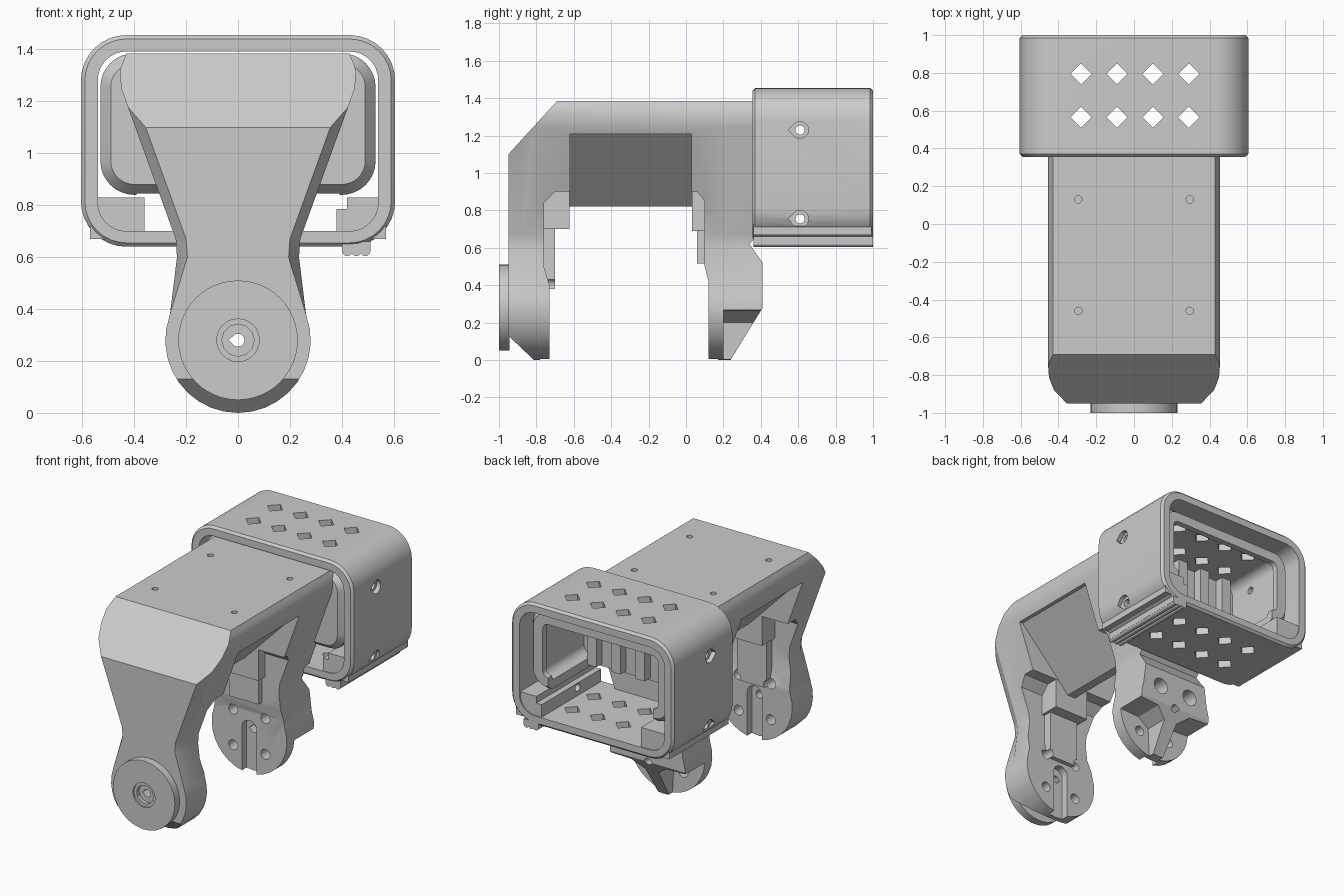
import bpy, bmesh, math
from math import sin, cos, pi

if "Cube" in bpy.data.objects:
    bpy.data.objects.remove(bpy.data.objects["Cube"])


def loft(name, rings, closed=False):
    """Skin a list of equal-length rings; cap the ends unless the loop is closed."""
    bm = bmesh.new()
    vs = [[bm.verts.new(p) for p in r] for r in rings]
    n, m = len(vs[0]), len(vs)
    for i in range(m if closed else m - 1):
        a, b = vs[i], vs[(i + 1) % m]
        for j in range(n):
            k = (j + 1) % n
            bm.faces.new((a[j], a[k], b[k], b[j]))
    if not closed:
        bm.faces.new(vs[0])
        bm.faces.new(vs[-1])
    bmesh.ops.recalc_face_normals(bm, faces=bm.faces)
    me = bpy.data.meshes.new(name)
    bm.to_mesh(me)
    bm.free()
    ob = bpy.data.objects.new(name, me)
    bpy.context.collection.objects.link(ob)
    return ob


def ring(pts, axis, t):
    place = {'x': lambda u, v: (t, u, v), 'y': lambda u, v: (u, t, v), 'z': lambda u, v: (u, v, t)}
    return [place[axis](u, v) for u, v in pts]


def prism(name, pts, axis, a, b):
    return loft(name, [ring(pts, axis, a), ring(pts, axis, b)])


def box(name, x0, x1, y0, y1, z0, z1):
    return prism(name, [(x0, z0), (x1, z0), (x1, z1), (x0, z1)], 'y', y0, y1)


def circle(u, v, r, n=20):
    return [(u + r * cos(2 * pi * i / n), v + r * sin(2 * pi * i / n)) for i in range(n)]


def teardrop(u, v, r):
    arc = [math.radians(-135 + 270 * i / 14) for i in range(15)]
    return [(u + r * cos(a), v + r * sin(a)) for a in arc] + [(u - 1.42 * r, v)]


def rrect(x, z0, z1, r, n=8):
    pts = []
    for cx, cz, q in ((x - r, z1 - r, 0), (r - x, z1 - r, 1), (r - x, z0 + r, 2), (x - r, z0 + r, 3)):
        for i in range(n + 1):
            a = pi / 2 * (q + i / n)
            pts.append((cx + r * cos(a), cz + r * sin(a)))
    return pts


def boolean(ob, other, op='DIFFERENCE'):
    other.hide_render = True
    mod = ob.modifiers.new("bool", 'BOOLEAN')
    mod.operation, mod.solver, mod.object = op, 'EXACT', other
    bpy.context.view_layer.objects.active = ob
    bpy.ops.object.modifier_apply(modifier=mod.name)
    bpy.data.objects.remove(other)


def smooth(ob, angle=25):
    bpy.ops.object.select_all(action='DESELECT')
    ob.select_set(True)
    bpy.context.view_layer.objects.active = ob
    bpy.ops.object.shade_smooth_by_angle(angle=math.radians(angle))


# Bracket: front outline lofted along y, trimmed by the U-shaped side profile
half = [(.40, 1.45), (.44, 1.36), (.455, 1.32), (.45, 1.25), (.24, .67), (.235, .6), (.262, .38)]
half += [(.28 * cos(a), .28 + .28 * sin(a)) for a in (math.radians(8 - 98 * i / 9) for i in range(9))]
outline = half + [(0, 0)] + [(-x, z) for x, z in reversed(half)]


def inset(d, zmin):
    return [(x - math.copysign(d, x) if z > zmin and x else x, z) for x, z in outline]


bracket = loft("bracket", [ring(inset(.04, .5), 'y', -.97), ring(inset(.04, .5), 'y', -.95),
                           ring(outline, 'y', -.88), ring(outline, 'y', .22),
                           ring(outline, 'y', .45)])
side = [(-.95, .13), (-.95, 1.10), (-.69, 1.385), (.40, 1.385), (.40, .69), (.34, .62), (.41, .52),
        (.41, .28), (.25, .02), (.21, -.05), (.12, -.05), (.12, .42), (.10, .5), (.10, .85), (.06, .9),
        (.03, .9), (.03, 1.21), (-.62, 1.21), (-.62, .9), (-.70, .9), (-.76, .84), (-.76, .5),
        (-.73, .4), (-.73, -.05), (-.76, -.05)]
boolean(bracket, prism("side_profile", side, 'x', -.7, .7), 'INTERSECT')

# V-shaped keel under the top and stepped ridges down both legs
keel = [(.41, 1.23), (.41, 1.21), (.03, .82), (-.03, .82), (-.41, 1.21), (-.41, 1.23)]
boolean(bracket, prism("keel", keel, 'y', -.66, .06), 'UNION')
for y0, y1, z0, z1, w in ((-.80, -.622, .70, .93, .13), (-.80, -.70, .38, .72, .11),
                          (.032, .18, .69, .93, .13), (.06, .18, .515, .72, .11)):
    boolean(bracket, box("ridge", -w, w, y0, y1, z0, z1), 'UNION')

# Rear leg: lower hollows beside the central rib, and upper screw recesses
for s in (-1, 1):
    hollow = [(s * x, z) for x, z in ((.035, -.1), (.35, -.1), (.35, .27), (.13, .26), (.05, .2))]
    boolean(bracket, prism("hollow", hollow, 'y', .2, .6))
    boolean(bracket, prism("recess", circle(s * .12, .40, .055), 'y', .24, .6))

# Screw holes, keyhole slots and axle hole in the leg pads
for s in (-1, 1):
    for z in (.16, .40):
        boolean(bracket, prism("hole", circle(s * .12, z, .034, 14), 'y', .05, .6))
        boolean(bracket, prism("hole", circle(s * .12, z, .034, 14), 'y', -.88, -.68))
slot = [(.055 * cos(pi * i / 10), .30 + .055 * sin(pi * i / 10)) for i in range(11)] + [(-.055, -.1), (.055, -.1)]
boolean(bracket, prism("slot", slot, 'y', .05, .17))
boolean(bracket, prism("slot", slot, 'y', -.78, -.68))
boolean(bracket, prism("axle", teardrop(0, .28, .025), 'y', -1.1, .6))

# Small holes in the top
for x in (-.295, .295):
    for y in (-.46, .13):
        boolean(bracket, prism("top_hole", circle(x, y, .02, 12), 'z', 1.26, 1.5))
smooth(bracket)

# Round cap on the front leg
cap = prism("axle_cap", circle(0, .28, .23, 48), 'y', -1.0, -.945)
boolean(cap, prism("ring", circle(0, .28, .082, 24), 'y', -1.1, -.99))
boolean(cap, prism("ring", circle(0, .28, .062, 12), 'y', -1.1, -.965))
boolean(cap, prism("axle", teardrop(0, .28, .025), 'y', -1.1, -.9))
smooth(cap)

# Rectangular sleeve at the back
full, trim = rrect(.605, .64, 1.455, .175), rrect(.59, .655, 1.44, .16)
inner = rrect(.54, .70, 1.392, .11)
sleeve = loft("sleeve", [ring(p, 'y', y) for p, y in (
    (trim, .355), (full, .37), (full, .985), (trim, 1.0), (inner, 1.0), (inner, .355))], closed=True)
for x0, x1, z0, z1 in ((-.57, -.36, .67, .83), (.38, .57, .67, .785), (.42, .565, .75, .83)):
    boolean(sleeve, box("corner_block", x0, x1, .362, .992, z0, z1), 'UNION')

# Liner inside the sleeve: open-bottomed frame
out, mid = rrect(.53, .84, 1.385, .13), rrect(.50, .87, 1.355, .10)
cav, lip = rrect(.46, .90, 1.33, .06), rrect(.43, .93, 1.29, .04)
liner = loft("liner", [ring(p, 'y', y) for p, y in (
    (mid, .37), (out, .41), (out, .87), (mid, .91), (lip, .91), (lip, .87), (cav, .86), (cav, .37))], closed=True)
boolean(liner, box("floor_opening", -.39, .39, .3, 1.1, .7, 1.0))

# Diamond vents through top and bottom, teardrop screw holes through the sides
for part in (sleeve, liner):
    for x in (-.28, -.09, .10, .29):
        for y in (.565, .795):
            boolean(part, prism("vent", circle(x, y, .056, 4), 'z', .5, 1.6))
    for z in (1.23, .755):
        if part is liner and z < 1:
            continue
        boolean(part, prism("screw_hole", circle(.61, z, .025, 14), 'x', -.7, .7))
        for s in (-1, 1):
            boolean(part, prism("screw_head", teardrop(.61, z, .045), 'x', s * .575, s * .7))
    smooth(part)

# Wall closing the front of the liner, with upright ribs
wall = loft("liner_wall", [ring(rrect(.49, .88, 1.345, .09), 'y', .358),
                           ring(rrect(.525, .845, 1.38, .125), 'y', .40),
                           ring(rrect(.525, .845, 1.38, .125), 'y', .43)])
smooth(wall)
for x in (-.36, -.18, 0, .18, .36):
    box("liner_rib", x - .035, x + .035, .42, .49, .86, 1.36)

# Ribbed rail under the right edge of the sleeve
box("rail", .40, .51, .36, 1.0, .62, .66)
for x in (.42, .455, .49):
    smooth(prism("rail_rib", circle(x, .624, .02, 12), 'y', .36, 1.0))
